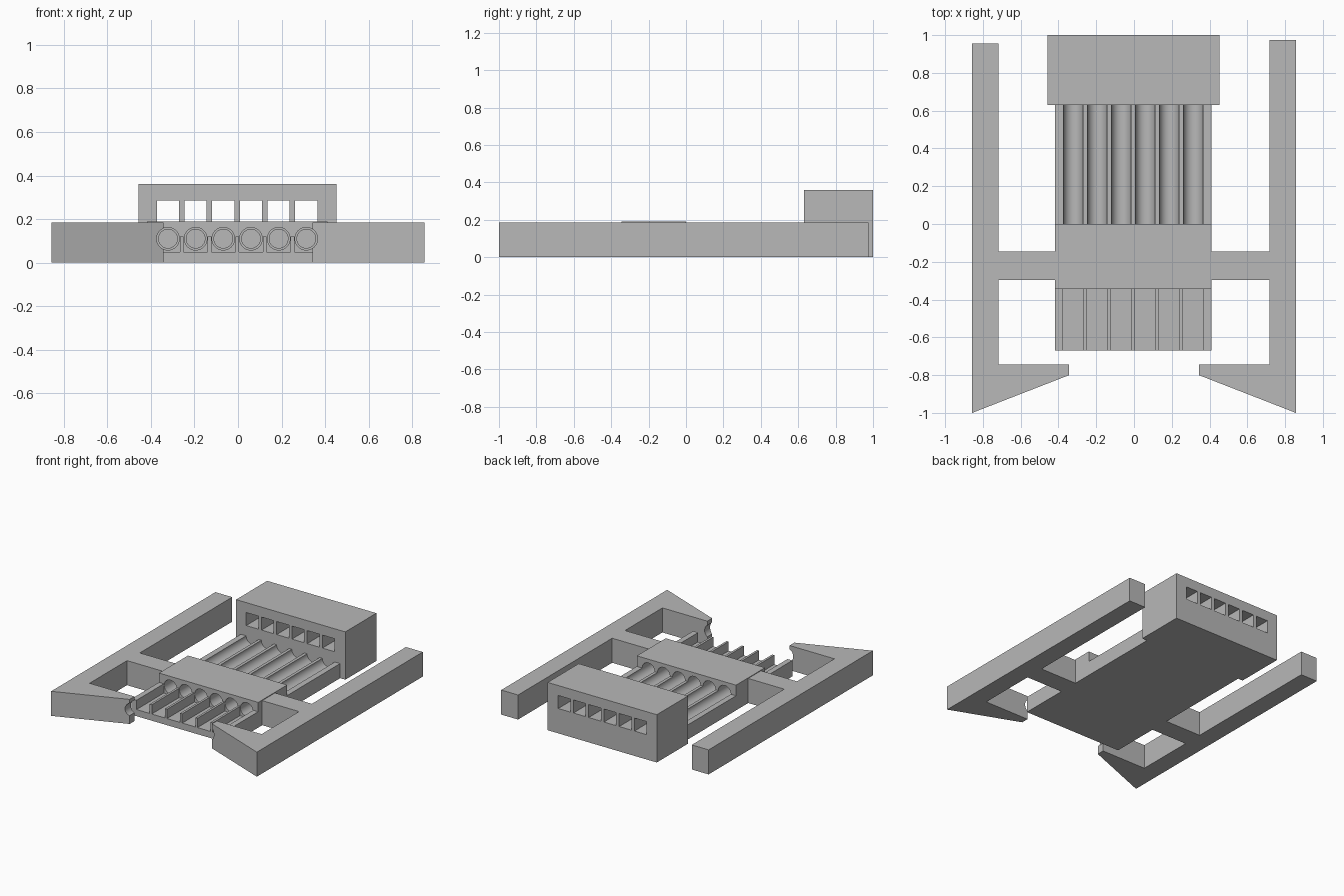
import bpy, bmesh, math
from mathutils import Matrix, Vector

if "Cube" in bpy.data.objects:
    bpy.data.objects.remove(bpy.data.objects["Cube"], do_unlink=True)

grey = bpy.data.materials.new("plain grey")
grey.use_nodes = True
GREY = (0.48, 0.48, 0.48, 1)
grey.diffuse_color = GREY
grey.node_tree.nodes["Principled BSDF"].inputs["Base Color"].default_value = GREY

COUNT, PITCH, BORE, AXIS_Z = 6, 0.127, 0.052, 0.11
LANES = [-0.004 + (i - (COUNT - 1) / 2) * PITCH for i in range(COUNT)]
LEFT, RIGHT = -0.417, 0.41        # outer sides of the central body


def finish(name, bm):
    bmesh.ops.recalc_face_normals(bm, faces=bm.faces)
    mesh = bpy.data.meshes.new(name)
    bm.to_mesh(mesh)
    bm.free()
    mesh.materials.append(grey)
    ob = bpy.data.objects.new(name, mesh)
    bpy.context.collection.objects.link(ob)
    return ob


def add_box(bm, x0, x1, y0, y1, z0, z1):
    place = Matrix.Translation(((x0 + x1) / 2, (y0 + y1) / 2, (z0 + z1) / 2))
    size = Matrix.Diagonal((x1 - x0, y1 - y0, z1 - z0, 1))
    bmesh.ops.create_cube(bm, size=1, matrix=place @ size)


def add_rod(bm, x, y0, y1, r):
    place = Matrix.Translation((x, (y0 + y1) / 2, AXIS_Z)) @ Matrix.Rotation(math.pi / 2, 4, 'X')
    bmesh.ops.create_cone(bm, cap_ends=True, segments=40, radius1=r, radius2=r,
                          depth=y1 - y0, matrix=place)


def prism(name, points, offset):
    """Extrude a closed outline of 3D points along an offset."""
    bm = bmesh.new()
    face = bm.faces.new([bm.verts.new(p) for p in points])
    ext = bmesh.ops.extrude_face_region(bm, geom=[face])
    verts = [g for g in ext["geom"] if isinstance(g, bmesh.types.BMVert)]
    bmesh.ops.translate(bm, verts=verts, vec=Vector(offset))
    return finish(name, bm)


def cut(ob, build):
    """Subtract the shapes that build() adds to a helper mesh."""
    bm = bmesh.new()
    build(bm)
    cutter = finish("cutter", bm)
    cutter.hide_render = True
    mod = ob.modifiers.new("cut", 'BOOLEAN')
    mod.operation, mod.solver, mod.object = 'DIFFERENCE', 'EXACT', cutter
    graph = bpy.context.evaluated_depsgraph_get()
    mesh = bpy.data.meshes.new_from_object(ob.evaluated_get(graph))
    ob.modifiers.clear()
    ob.data = mesh
    bpy.data.objects.remove(cutter, do_unlink=True)


def smooth(ob):
    bpy.ops.object.select_all(action='DESELECT')
    ob.select_set(True)
    bpy.context.view_layer.objects.active = ob
    bpy.ops.object.shade_smooth_by_angle(angle=math.radians(30))


def box(name, *dims):
    bm = bmesh.new()
    add_box(bm, *dims)
    return finish(name, bm)


# Central clamp block with stepped bores
block = box("bore_block", LEFT, RIGHT, -0.345, 0, 0, 0.19)


def stepped_bores(bm):
    for x in LANES:
        add_rod(bm, x, -0.5, 0.1, 0.043)


def wide_bores(bm):
    for x in LANES:
        add_rod(bm, x, -0.5, -0.19, BORE)
        add_rod(bm, x, -0.15, 0.1, BORE)


cut(block, stepped_bores)
cut(block, wide_bores)
smooth(block)

# Grooved bed behind the block: half-round channels between flat ridges
outline = [(RIGHT, 0, 0), (LEFT, 0, 0), (LEFT, 0, AXIS_Z)]
STEPS = 20
for x in LANES:
    for i in range(STEPS + 1):
        a = math.pi * (1 + i / STEPS)
        outline.append((x + BORE * math.cos(a), 0, AXIS_Z + BORE * math.sin(a)))
outline.append((RIGHT, 0, AXIS_Z))
smooth(prism("grooved_bed", outline, (0, 0.63, 0)))

# Slotted front tray: floor with upright dividers
FLOOR, HALF = 0.05, 0.055
tray = [(RIGHT, -0.67, 0), (LEFT, -0.67, 0), (LEFT, -0.67, 0.12)]
for x in LANES:
    tray += [(x - HALF, -0.67, 0.12), (x - HALF, -0.67, FLOOR),
             (x + HALF, -0.67, FLOOR), (x + HALF, -0.67, 0.12)]
tray.append((RIGHT, -0.67, 0.12))
prism("slotted_tray", tray, (0, 0.325, 0))

# Rear housing with a row of rectangular windows
housing = box("rear_housing", -0.457, 0.453, 0.63, 1, 0, 0.36)


def windows(bm):
    for x in LANES:
        add_box(bm, x - 0.051, x + 0.051, 0.5, 1.1, 0.187, 0.285)


cut(housing, windows)


# Side latches: long lever, hooked front end and bridge to the block
def hook_notch(bm):
    for x in (LANES[0], LANES[-1]):
        add_rod(bm, x, -1.1, -0.7, BORE)


for side, s, back, body in (("left", 1, 0.975, RIGHT), ("right", -1, 0.955, -LEFT)):
    plan = [(0.857, -1), (0.857, back), (0.717, back), (0.717, -0.145),
            (body, -0.145), (body, -0.297), (0.717, -0.297), (0.717, -0.743),
            (0.343, -0.743), (0.343, -0.8)]
    latch = prism(side + "_latch", [(s * x, y, 0) for x, y in plan], (0, 0, 0.185))
    cut(latch, hook_notch)
    smooth(latch)
